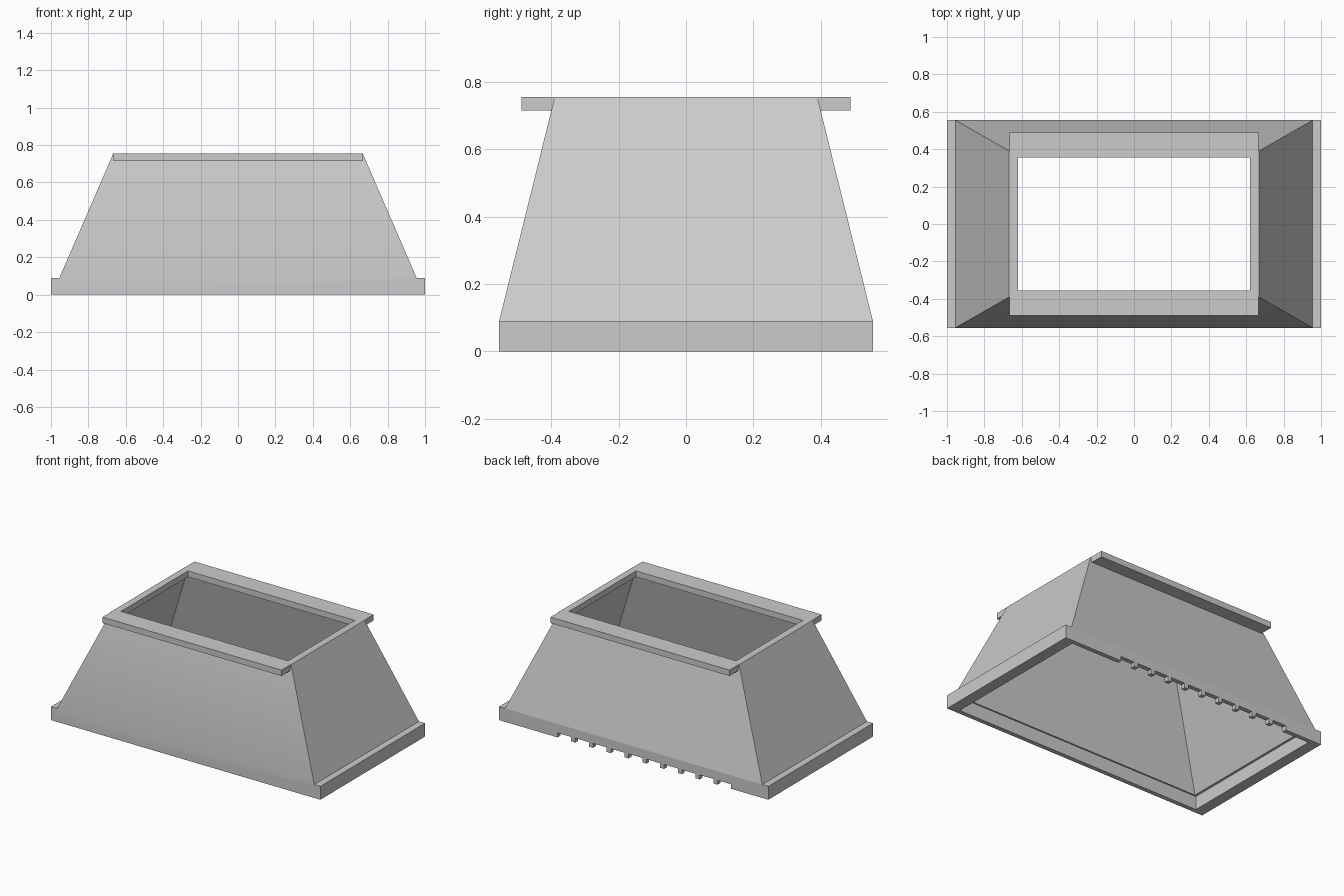
import bpy, bmesh
from mathutils import Matrix

cube = bpy.data.objects.get("Cube")
if cube:
    bpy.data.objects.remove(cube, do_unlink=True)

grey = bpy.data.materials.new("light grey")
grey.use_nodes = True
colour = (0.6, 0.6, 0.6, 1)
grey.diffuse_color = colour
grey.node_tree.nodes["Principled BSDF"].inputs["Base Color"].default_value = colour


def add_object(name, bm):
    bmesh.ops.recalc_face_normals(bm, faces=bm.faces)
    mesh = bpy.data.meshes.new(name)
    bm.to_mesh(mesh)
    bm.free()
    mesh.materials.append(grey)
    obj = bpy.data.objects.new(name, mesh)
    bpy.context.collection.objects.link(obj)
    return obj


def loft(name, profile):
    """Closed loft through rectangles given as (half width, half depth, z)."""
    bm = bmesh.new()
    rings = [[bm.verts.new((sx * hx, sy * hy, z))
              for sx, sy in ((-1, -1), (1, -1), (1, 1), (-1, 1))]
             for hx, hy, z in profile]
    count = len(rings)
    for i, low in enumerate(rings):
        high = rings[(i + 1) % count]
        nxt = rings[(i + 2) % count]
        for a in range(4):
            b = (a + 1) % 4
            corners = [low[a], low[b], high[b], high[a]]
            if a % 2 == 0:
                # Front and back of a step without depth join the next ring
                if low[a].co.yz == high[a].co.yz:
                    continue
                if high[a].co.yz == nxt[a].co.yz:
                    corners = [low[a], low[b], high[b], nxt[b], nxt[a], high[a]]
            bm.faces.new(corners)
    return add_object(name, bm)


# Tapered hollow hood with its base rim
hood = loft("hood_and_base_rim", [
    (1, 0.555, 0), (1, 0.555, 0.09), (0.955, 0.555, 0.09),
    (0.667, 0.39, 0.755), (0.63, 0.365, 0.755),
    (0.91, 0.515, 0.09), (0.925, 0.525, 0.09), (0.925, 0.525, 0)])

# Row of slots under the back of the rim, leaving narrow teeth between
bm = bmesh.new()
pitch, tooth, first = 0.132, 0.03, 0.515
for i in range(10):
    bmesh.ops.create_cube(bm, size=1, matrix=(
        Matrix.Translation((first - i * pitch, 0.54, 0))
        @ Matrix.Diagonal((pitch - tooth, 0.1, 0.06, 1))))
cutter = add_object("slot_cutter", bm)
cutter.hide_render = True

bpy.ops.object.select_all(action='DESELECT')
hood.select_set(True)
bpy.context.view_layer.objects.active = hood
cut = hood.modifiers.new("slots", 'BOOLEAN')
cut.operation = 'DIFFERENCE'
cut.solver = 'EXACT'
cut.object = cutter
bpy.ops.object.modifier_apply(modifier=cut.name)
bpy.data.objects.remove(cutter, do_unlink=True)

# Front blends softly into the rim, the back stays flat
bpy.ops.object.shade_smooth_by_angle()
for face in hood.data.polygons:
    if face.normal.y > 0.5:
        face.use_smooth = False

# Flat flange around the top opening
loft("top_flange", [(0.665, 0.488, 0.715), (0.665, 0.488, 0.755),
                    (0.62, 0.355, 0.755), (0.62, 0.355, 0.715)])
